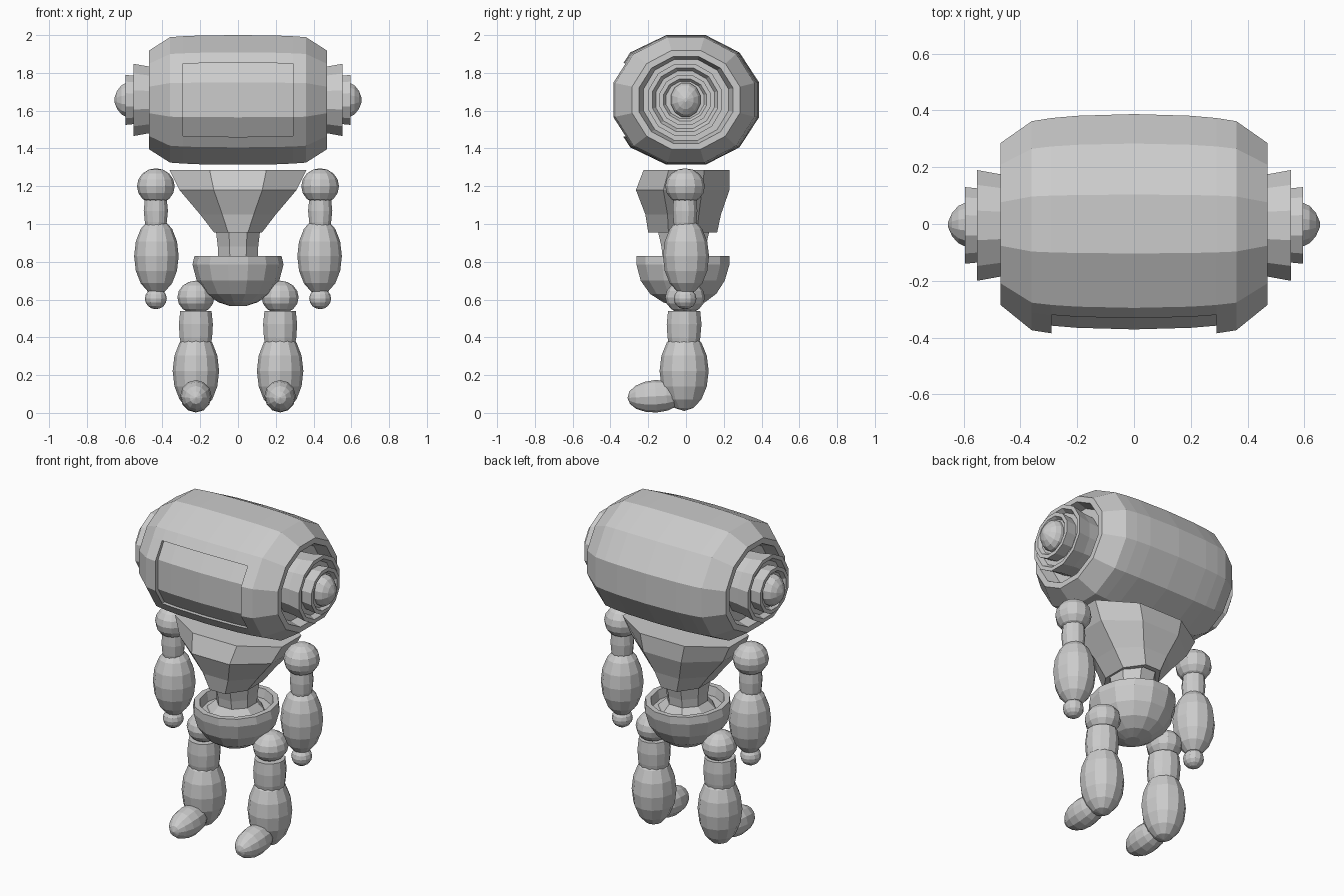
import bpy, bmesh
from math import sin, cos, pi
from mathutils import Vector

if "Cube" in bpy.data.objects:
    bpy.data.objects.remove(bpy.data.objects["Cube"])


def ngon(n):
    """Unit polygon, flat sides on the axes, scaled so its extents are 1."""
    r = 1 / cos(pi / n)
    return [(r * cos(2 * pi * (i + .5) / n), r * sin(2 * pi * (i + .5) / n)) for i in range(n)]


def finish(name, bm):
    bmesh.ops.recalc_face_normals(bm, faces=bm.faces)
    me = bpy.data.meshes.new(name)
    bm.to_mesh(me)
    bm.free()
    ob = bpy.data.objects.new(name, me)
    bpy.context.collection.objects.link(ob)
    return ob


def loft(rings, section, place):
    """Skin rings (t, a, b, offset) of a section; place() maps to 3D."""
    bm = bmesh.new()
    rows = [[bm.verts.new(place(t, a * u + o, b * v)) for u, v in section]
            for t, a, b, o in rings]
    n = len(section)
    for r0, r1 in zip(rows, rows[1:]):
        for i in range(n):
            bm.faces.new((r0[i], r0[(i + 1) % n], r1[(i + 1) % n], r1[i]))
    bm.faces.new(rows[0])
    bm.faces.new(rows[-1])
    return bm


def upright(name, rings, n, x=0):
    """Rings (z, half width x, front y, back y) stacked upward."""
    rr = [(z, (bk - fr) / 2, w, (bk + fr) / 2) for z, w, fr, bk in rings]
    return finish(name, loft(rr, ngon(n), lambda t, p, q: (x + q, p, t)))


def ball(name, loc, size, tilt=0, axis_y=False):
    bpy.ops.mesh.primitive_uv_sphere_add(segments=12, ring_count=8, radius=1, location=loc)
    ob = bpy.context.object
    ob.name = name
    ob.scale = size
    ob.rotation_euler = ((pi / 2 if axis_y else 0) + tilt, 0, 0)
    return ob


HZ = 1.657

# head barrel: 12 sides plus two extra edges that bound the face panel
sec = ngon(12)
k = .65
extra_top = tuple(sec[0][j] + (sec[1][j] - sec[0][j]) * k for j in (0, 1))
sec = [sec[0], extra_top] + sec[1:11] + [(extra_top[0], -extra_top[1]), sec[11]]
half = [(.2, .381, .341), (.29, .373, .337), (.36, .362, .332), (.47, .285, .262),
        (.47, .25, .23), (.40, .225, .215)]
rings = [(-x, a, b, 0) for x, a, b in reversed(half)] + [(0, .387, .343, 0)] + \
        [(x, a, b, 0) for x, a, b in half]


def head_place(t, p, q):
    push = .012 if p > .2 and abs(t) < .4 else 0   # front frame stands slightly proud
    return (t, -p - push, HZ + q)


bm = loft(rings, sec, head_place)
# face panel pressed inward
panel = [f for f in bm.faces if abs(f.calc_center_median().x) < .28
         and f.calc_center_median().y < -.2
         and abs(f.calc_center_median().z - HZ) < .19]
ext = bmesh.ops.extrude_face_region(bm, geom=panel)
for v in [g for g in ext["geom"] if isinstance(g, bmesh.types.BMVert)]:
    v.co.y *= .93
old = [f for f in panel if f.is_valid]
if old:
    bmesh.ops.delete(bm, geom=old, context='FACES')
finish("head_barrel", bm)

# stepped ear cups on both ends
cup = [(.39, .175), (.47, .18), (.553, .195), (.553, .172), (.525, .155),
       (.525, .128), (.595, .135), (.595, .113), (.575, .10), (.575, .07)]
for s, side in ((-1, "left"), (1, "right")):
    finish(side + "_ear_cup", loft([(s * x, r, r * .98, 0) for x, r in cup], ngon(12),
                                   lambda t, p, q: (t, p - .005, HZ + q)))
    dome = [(.56, .078, .09), (.592, .078, .09), (.618, .066, .076),
            (.64, .042, .048), (.655, .008, .01)]
    finish(side + "_ear_dome", loft([(s * x, a, b, 0) for x, a, b in dome], ngon(12),
                                    lambda t, p, q: (t, p - .002, HZ + q)))

# chest, hollow underneath
upright("chest", [(1.0, .10, -.13, .11), (.955, .105, -.165, .135), (.955, .127, -.20, .165),
                  (1.05, .20, -.215, .185), (1.18, .31, -.265, .23), (1.285, .362, -.225, .23)], 8)

# waist, flaring at both ends
upright("waist", [(.75, .17, -.18, .15), (.785, .15, -.16, .13), (.83, .105, -.125, .10),
                  (.88, .107, -.13, .105), (.99, .12, -.155, .13)], 8)

# pelvis bowl with a rim
upright("pelvis_bowl", [(.565, .04, -.06, .03), (.585, .10, -.12, .10), (.63, .168, -.19, .16),
                        (.70, .213, -.24, .205), (.785, .235, -.262, .23), (.83, .225, -.262, .23),
                        (.83, .195, -.23, .20), (.775, .185, -.22, .19)], 14)

for s, side in ((-1, "left"), (1, "right")):
    # arm
    ax = s * .435
    ball(side + "_shoulder", (ax, -.005, 1.2), (.1, .105, .095))
    upright(side + "_upper_arm", [(.97, .05, -.06, .05), (1.01, .058, -.066, .056),
                                  (1.07, .064, -.07, .06), (1.13, .058, -.066, .056)], 12, ax)
    ball(side + "_forearm", (s * .432, 0, .83), (.118, .122, .203))
    ball(side + "_hand", (ax, -.005, .605), (.058, .06, .056))
    # leg
    lx = s * .223
    ball(side + "_hip", (lx, -.005, .612), (.098, .105, .088))
    upright(side + "_thigh", [(.34, .075, -.085, .065), (.40, .086, -.098, .076),
                              (.47, .09, -.102, .082), (.54, .083, -.095, .075)], 12, lx)
    ball(side + "_shin", (lx, -.01, .222), (.123, .13, .212))
    ball(side + "_foot", (lx, -.16, .088), (.083, .086, .15), tilt=.06, axis_y=True)
